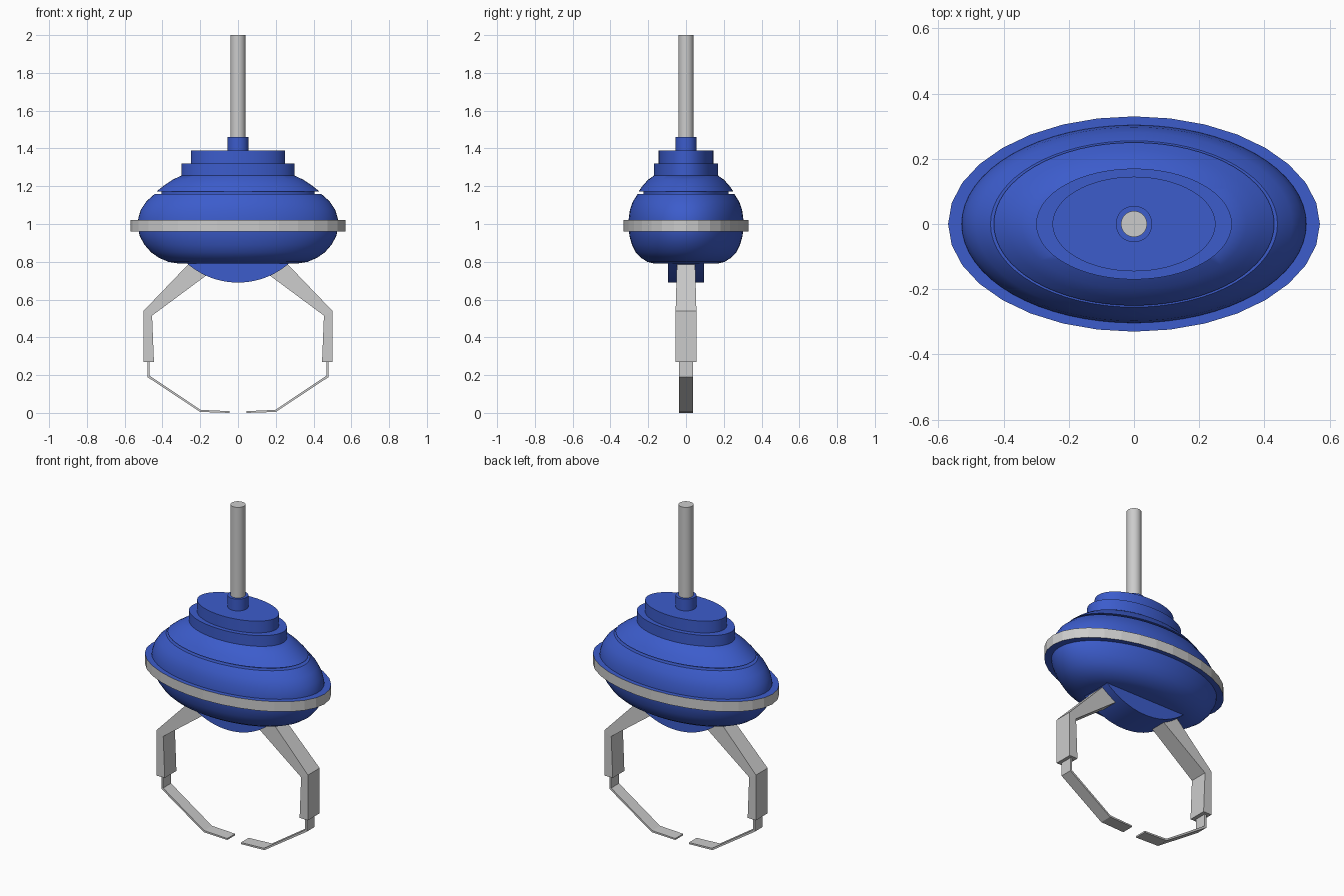
import bpy, bmesh, math

if "Cube" in bpy.data.objects:
    bpy.data.objects.remove(bpy.data.objects["Cube"])

blue = bpy.data.materials.new("blue_paint")
blue.diffuse_color = (0.045, 0.107, 0.6, 1)
blue.use_nodes = True
blue.node_tree.nodes["Principled BSDF"].inputs["Base Color"].default_value = blue.diffuse_color


def finish(name, bm, mat=None, smooth=None):
    bmesh.ops.recalc_face_normals(bm, faces=bm.faces)
    me = bpy.data.meshes.new(name)
    bm.to_mesh(me)
    bm.free()
    ob = bpy.data.objects.new(name, me)
    bpy.context.collection.objects.link(ob)
    if mat:
        me.materials.append(mat)
    if smooth:
        bpy.ops.object.select_all(action='DESELECT')
        ob.select_set(True)
        bpy.context.view_layer.objects.active = ob
        bpy.ops.object.shade_smooth_by_angle(angle=math.radians(smooth))
    return ob


def oval_loft(name, rings, n=64, mat=None, caps=True, closed=False, smooth=30):
    """Stack of ellipses (half x, half y, z) joined into one skin."""
    bm = bmesh.new()
    loops = [[bm.verts.new((a * math.cos(2 * math.pi * i / n),
                            b * math.sin(2 * math.pi * i / n), z))
              for i in range(n)] for a, b, z in rings]
    pairs = list(zip(loops, loops[1:]))
    if closed:
        pairs.append((loops[-1], loops[0]))
    for lo, hi in pairs:
        for i in range(n):
            j = (i + 1) % n
            bm.faces.new((lo[i], lo[j], hi[j], hi[i]))
    if caps:
        bm.faces.new(loops[0])
        bm.faces.new(loops[-1])
    return finish(name, bm, mat, smooth)


def slab(name, outline, widths, mat=None, smooth=None):
    """XZ outline given thickness in y; widths holds a half width per point."""
    bm = bmesh.new()
    front = [bm.verts.new((x, -w, z)) for (x, z), w in zip(outline, widths)]
    back = [bm.verts.new((x, w, z)) for (x, z), w in zip(outline, widths)]
    n = len(outline)
    bm.faces.new(front)
    bm.faces.new(back)
    for i in range(n):
        j = (i + 1) % n
        bm.faces.new((front[i], front[j], back[j], back[i]))
    return finish(name, bm, mat, smooth)


# Main oval body
oval_loft("body", [
    (0.31, 0.165, 0.79), (0.37, 0.205, 0.80), (0.42, 0.24, 0.822),
    (0.46, 0.267, 0.85), (0.495, 0.286, 0.89), (0.52, 0.299, 0.935),
    (0.53, 0.305, 0.98), (0.528, 0.303, 1.03), (0.515, 0.297, 1.075),
    (0.485, 0.281, 1.12), (0.44, 0.255, 1.16)], mat=blue)
# Recess between body and dome
oval_loft("groove", [(0.405, 0.225, 1.155), (0.405, 0.225, 1.18)], mat=blue)
# Dome and stepped cap
oval_loft("dome", [(0.43, 0.25, 1.173), (0.39, 0.228, 1.205),
                   (0.345, 0.20, 1.235), (0.30, 0.17, 1.256)], mat=blue)
oval_loft("lower_step", [(0.30, 0.17, 1.25), (0.30, 0.17, 1.32)], mat=blue)
oval_loft("upper_step", [(0.25, 0.145, 1.32), (0.25, 0.145, 1.39)], mat=blue)
oval_loft("neck", [(0.056, 0.056, 1.385), (0.056, 0.056, 1.46)], n=32, mat=blue)
# Hanging pole
oval_loft("pole", [(0.04, 0.04, 1.40), (0.04, 0.04, 2.0)], n=32)

# Rim: blue faces above and below, grey band around the edge
for name, z in (("rim_top", 1.02), ("rim_bottom", 0.96)):
    oval_loft(name, [(0.50, 0.28, z), (0.57, 0.33, z)], n=32, mat=blue,
              caps=False, smooth=None)
oval_loft("rim_band", [(0.57, 0.33, 0.96), (0.57, 0.33, 1.02)], n=32,
          caps=False, smooth=None)

# Rounded claw mount under the body
half = math.asin(0.28 / 0.41)
arc = [(0.41 * math.sin(t), 1.10 - 0.41 * math.cos(t))
       for t in (half * (i / 12 - 1) for i in range(25))]
slab("claw_mount", arc, [0.095] * len(arc), blue, 30)

# Claw on each side: upper arm, forearm and thin bent finger
path = [(0.475, 0.30), (0.475, 0.19), (0.20, 0.008), (0.045, 0.003)]
inner = [(0.468, 0.30), (0.468, 0.197), (0.198, 0.016), (0.045, 0.009)]
outer = [(0.48, 0.30), (0.48, 0.19), (0.20, 0.005), (0.045, 0.0)]
for side, s in (("left", -1), ("right", 1)):
    def flip(pts):
        return [(s * x, z) for x, z in pts]
    slab(side + "_upper_arm",
         flip([(0.26, 0.79), (0.50, 0.54), (0.455, 0.515), (0.165, 0.73), (0.165, 0.79)]),
         [0.048, 0.055, 0.055, 0.048, 0.048])
    slab(side + "_forearm",
         flip([(0.50, 0.54), (0.50, 0.27), (0.445, 0.27), (0.455, 0.515)]), [0.055] * 4)
    slab(side + "_finger", flip(outer + inner[::-1]), [0.037] * 8)
